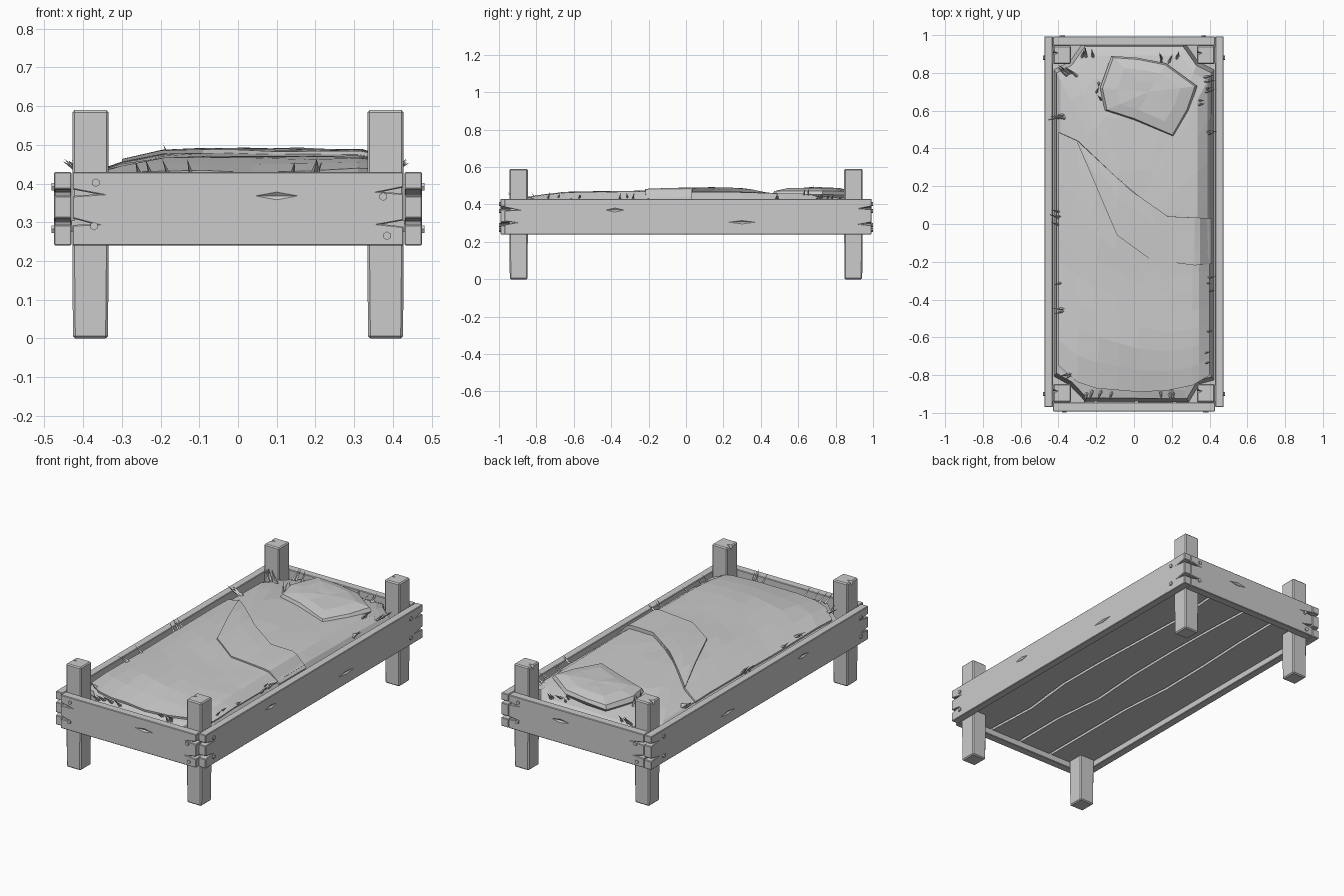
import bpy, bmesh, math, random
from mathutils import Vector

if "Cube" in bpy.data.objects:
    bpy.data.objects.remove(bpy.data.objects["Cube"])

random.seed(4)
J = random.uniform


def make(name, verts, faces):
    me = bpy.data.meshes.new(name)
    me.from_pydata(verts, [], faces)
    bm = bmesh.new()
    bm.from_mesh(me)
    bmesh.ops.recalc_face_normals(bm, faces=bm.faces)
    bm.to_mesh(me)
    bm.free()
    ob = bpy.data.objects.new(name, me)
    bpy.context.collection.objects.link(ob)
    return ob


def prism(name, pts, w0, w1, axes):
    # outline in the first two axes, extruded along the third
    n = len(pts)
    verts = []
    for w in (w0, w1):
        for u, v in pts:
            d = dict(zip(axes, (u, v, w)))
            verts.append((d['x'], d['y'], d['z']))
    faces = [list(range(n)), list(range(n, 2 * n))]
    faces += [(i, (i + 1) % n, (i + 1) % n + n, i + n) for i in range(n)]
    return make(name, verts, faces)


def loft(name, rings):
    n = len(rings[0])
    faces = [list(range(n))]
    for r in range(len(rings) - 1):
        for i in range(n):
            j = (i + 1) % n
            faces.append((r * n + i, r * n + j, r * n + n + j, r * n + n + i))
    verts = [p for ring in rings for p in ring]
    c = sum((Vector(p) for p in rings[-1]), Vector()) / n
    verts.append(c)
    k = (len(rings) - 1) * n
    faces += [(k + i, k + (i + 1) % n, len(verts) - 1) for i in range(n)]
    return make(name, verts, faces)


def bevel(ob, w):
    m = ob.modifiers.new("edge", 'BEVEL')
    m.width, m.segments, m.limit_method = w, 1, 'ANGLE'


def gouge(ob, loc, size):
    # diamond-shaped chip cut out of the wood
    x, y, z = loc
    a, b, c = size
    v = [(x - a, y, z), (x, y - b, z), (x + a, y, z), (x, y + b, z), (x, y, z - c), (x, y, z + c)]
    f = [(i, (i + 1) % 4, k) for i in range(4) for k in (4, 5)]
    cut = make("chip_cutter", v, f)
    cut.hide_render = True
    cut.hide_set(True)
    m = ob.modifiers.new("chip", 'BOOLEAN')
    m.object, m.operation, m.solver = cut, 'DIFFERENCE', 'EXACT'


def lerp(tab, x):
    for (x0, y0), (x1, y1) in zip(tab, tab[1:]):
        if x <= x1:
            return y0 + (y1 - y0) * (x - x0) / (x1 - x0)
    return tab[-1][1]


# posts
for sx in (-1, 1):
    for sy in (-1, 1):
        rings = []
        for z, k in ((0, .045), (.2, .047), (.59, .047)):
            rings.append([(sx * .381 + a * k, sy * .895 + b * (k + .002), z)
                          for a, b in ((-1, -1), (1, -1), (1, 1), (-1, 1))])
        post = loft("post", rings)
        bevel(post, .006)
        gouge(post, (sx * .381 - .047, sy * .895 + .01, .592), (.03, .012, .03))


# rails with split ends
def rail(name, a, b, w0, w1, axes):
    pts = [(a, .24), (b, .24)]
    for z, d in ((.297, .055), (.382, .055)):
        pts += [(b, z - .008), (b - d, z + J(-.004, .004)), (b, z + .008)]
    pts += [(b, .43), (a, .43)]
    for z, d in ((.375, .065), (.300, .055)):
        pts += [(a, z + .010), (a + d, z + J(-.006, .003)), (a, z - .007)]
    ob = prism(name, pts, w0, w1, axes)
    bevel(ob, .003)
    return ob


for s in (-1, 1):
    end = rail("end_rail", -.428, .428, s * .945, s * .992, 'xzy')
    gouge(end, (.1, s * .992, .368), (.055, .008, .01))
    side = rail("side_rail", -.97, .992, s * .43, s * .475, 'yzx')
    gouge(side, (s * .475, -.38, .37), (.008, .05, .011))
    gouge(side, (s * .475, .3, .305), (.008, .07, .009))


# bolts
def bolt(loc, rot):
    bpy.ops.mesh.primitive_cylinder_add(vertices=6, radius=.011, depth=.012, location=loc, rotation=rot)
    bpy.context.object.name = "bolt"


for s in (-1, 1):
    for x, z in ((-.367, .402), (-.372, .29), (.375, .366), (.385, .265)):
        bolt((-s * x, s * .993, z), (math.pi / 2, 0, 0))
    for y in (-.9, .88):
        for z in (.392, .282):
            bolt((s * .476, y, z), (0, math.pi / 2, 0))

# bed planks with wavy gaps, set up inside the frame
ys = [-.945 + 1.89 * i / 6 for i in range(7)]
gaps = [[(-.43, -.43)] * 7]
for i in range(3):
    c = -.215 + .215 * i
    gaps.append([(m - .008, m + .008) for m in (c + J(-.02, .02) for _ in ys)])
gaps.append([(.43, .43)] * 7)
for i in range(4):
    left = [(g[1], y) for g, y in zip(gaps[i], ys)]
    right = [(g[0], y) for g, y in zip(gaps[i + 1], ys)]
    prism("plank", left + right[::-1], .275, .305, 'xyz')


# soft surface height
def h(x, y):
    f = min(1, max(0, .41 - abs(x)) / (.24 if x < 0 else .075))
    g = min(1, max(0, .93 - abs(y)) / .3)
    return .402 + .06 * math.sqrt(f * g) + .014 * math.exp(-(y - .15) ** 2 / .17) * f


def subdivide(pts, step):
    out = []
    for p, q in zip(pts, pts[1:] + pts[:1]):
        n = max(1, round(math.dist(p, q) / step))
        out += [(p[0] + (q[0] - p[0]) * k / n, p[1] + (q[1] - p[1]) * k / n) for k in range(n)]
    return out


# mattress
outline = [(-.41, -.79), (-.33, -.835), (-.25, -.92), (.28, -.925), (.335, -.83), (.41, -.81),
           (.41, .8), (.33, .84), (.26, .94), (-.26, .94), (-.33, .84), (-.41, .8)]
pts = subdivide(outline, .22)
rings = [[(x * 1.035, y * 1.02, .305) for x, y in pts]]
for k in (1, .95, .82, .6, .3):
    rings.append([(x * k, y * k, h(x * k, y * k) - .007 + J(-.003, .002)) for x, y in pts])
loft("mattress", rings)


# blanket sheets
def sheet(name, xs, low, high, rows, lift, thick):
    verts = []
    for x in xs:
        for r in range(rows + 1):
            y = lerp(low, x) + (lerp(high, x) - lerp(low, x)) * r / rows
            xx = x + (J(-.02, .02) if abs(x) < .3 and 0 < r < rows else 0)
            verts.append((xx, y, h(xx, y) + lift + J(-.002, .002)))
    n = rows + 1
    faces = [(i * n + r, i * n + n + r, i * n + n + r + 1, i * n + r + 1)
             for i in range(len(xs) - 1) for r in range(rows)]
    ob = make(name, verts, faces)
    if ob.data.polygons[0].normal.z < 0:
        ob.data.flip_normals()
    m = ob.modifiers.new("thickness", 'SOLIDIFY')
    m.thickness = thick


top_edge = [(-.41, .49), (-.3, .44), (-.02, .18), (.18, .04), (.42, .03)]
foot_edge = [(-.41, -.74), (-.32, -.83), (-.2, -.87), (.1, -.895), (.3, -.86), (.42, -.79)]
fold_edge = [(-.3, .43), (-.09, -.06), (-.02, -.11), (.09, -.19), (.33, -.22), (.42, -.21)]
sheet("blanket", [-.4, -.3, -.2, -.09, .03, .18, .31, .345, .4], foot_edge, top_edge, 9, .006, .012)
sheet("blanket_fold", [-.3, -.2, -.09, -.02, .09, .18, .32, .35, .412], fold_edge, top_edge, 3, .015, .012)

# pillow
pil = [(-.12, .89), (.02, .88), (.17, .85), (.335, .73), (.29, .6), (.21, .46), (0, .55), (-.155, .6), (-.18, .72)]
cx, cy = .08, .7
rings = []
for k, z in ((.93, .435), (1, .452), (.95, .474), (.65, .486), (.3, .491)):
    rings.append([(cx + (x - cx) * k, cy + (y - cy) * k, z + J(-.003, .003)) for x, y in pil])
loft("pillow", rings)

# straw tufts: centre x, centre y, spread x, spread y, count
tufts = [(.4, .76, .01, .06, 4), (.4, .47, .01, .03, 2), (.4, -.33, .01, .06, 4), (.39, -.57, .01, .03, 2),
         (.39, -.71, .01, .03, 2), (-.41, .56, .01, .02, 3), (-.41, .05, .01, .05, 4), (-.4, -.4, .01, .1, 3),
         (-.19, .7, .01, .05, 3), (.18, .88, .06, .02, 5), (-.35, .82, .05, .02, 6), (-.22, .915, .05, .01, 3),
         (.36, .67, .01, .04, 2), (-.2, -.915, .08, .01, 4), (.2, -.915, .08, .01, 4), (-.37, -.8, .03, .01, 2)]
for x, y, dx, dy, n in tufts:
    for _ in range(n):
        px, py = x + J(-dx, dx), y + J(-dy, dy)
        out = Vector((px / .35 if abs(px) > .3 else J(-.4, .4), py if abs(py) > .8 else J(-.4, .4), J(.5, 1.4)))
        out.normalize()
        bpy.ops.mesh.primitive_cone_add(vertices=4, radius1=.009, radius2=0, depth=J(.06, .09),
                                        location=(px, py, max(.435, h(px, py) + .005)),
                                        rotation=out.to_track_quat('Z', 'Y').to_euler())
        bpy.context.object.name = "straw"
